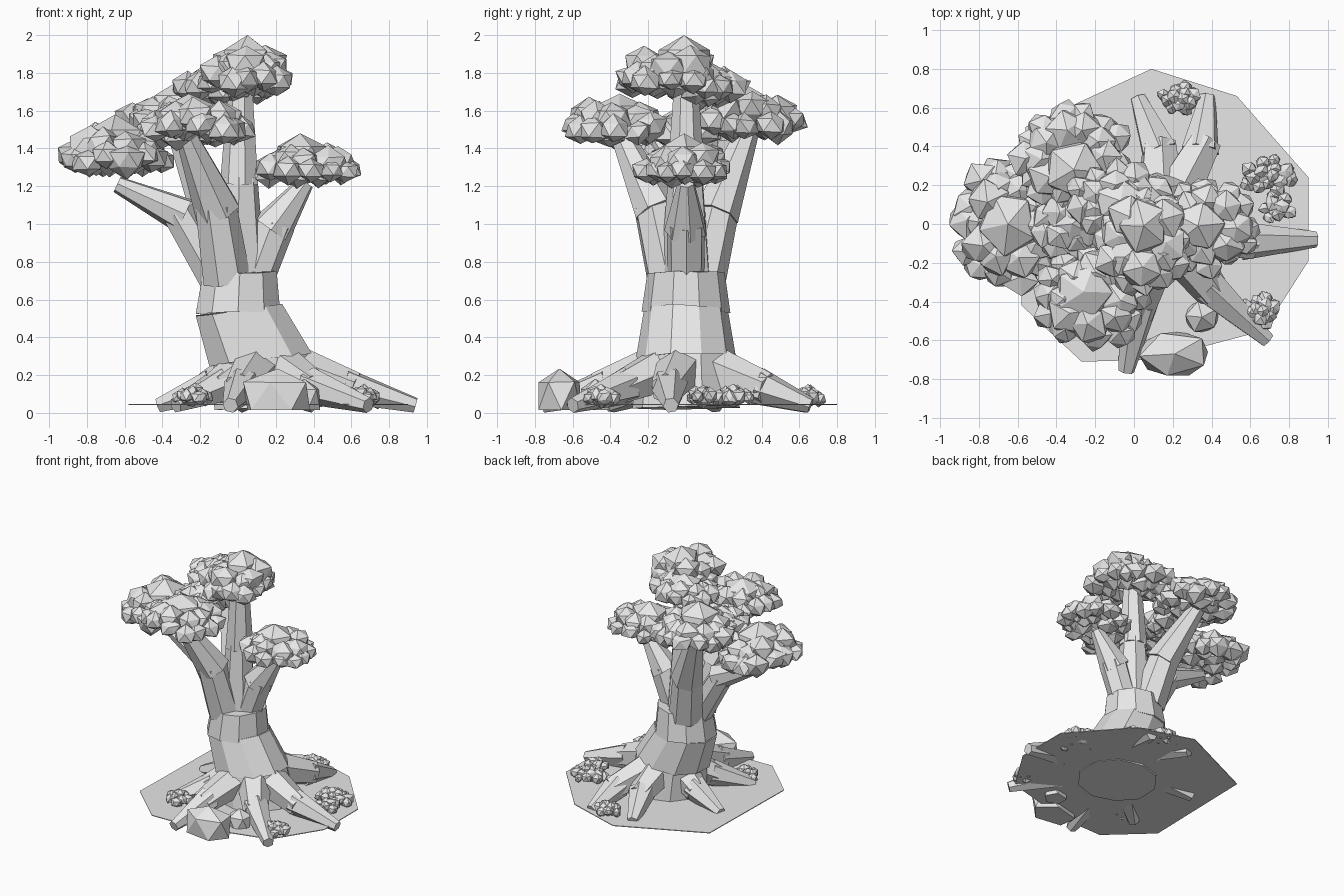
import bpy, bmesh, math, random
from mathutils import Vector, Matrix

random.seed(7)
if "Cube" in bpy.data.objects:
    bpy.data.objects.remove(bpy.data.objects["Cube"], do_unlink=True)

grey = bpy.data.materials.new("plain_grey")
grey.use_nodes = True
grey.diffuse_color = (0.8, 0.8, 0.8, 1)
grey.node_tree.nodes["Principled BSDF"].inputs["Base Color"].default_value = (0.8, 0.8, 0.8, 1)


def finish(name, bm):
    mesh = bpy.data.meshes.new(name)
    bm.to_mesh(mesh)
    bm.free()
    mesh.materials.append(grey)
    obj = bpy.data.objects.new(name, mesh)
    bpy.context.collection.objects.link(obj)
    return obj


def limb(bm, a, b, r1, r2, sides=7):
    """Tapered faceted log from a to b."""
    a, b = Vector(a), Vector(b)
    d = b - a
    turn = d.to_track_quat('Z', 'Y').to_matrix().to_4x4()
    spin = Matrix.Rotation(random.uniform(0, 1), 4, 'Z')
    bmesh.ops.create_cone(bm, cap_ends=True, segments=sides, radius1=r1, radius2=r2,
                          depth=d.length, matrix=Matrix.Translation((a + b) / 2) @ turn @ spin)


def section(bm, low, high, r1, r2, depth_scale, tilt):
    """Leaning trunk piece between two (x, z) points; tilt slopes its rims."""
    new = bmesh.ops.create_cone(bm, cap_ends=True, segments=10, radius1=r1, radius2=r2, depth=1)
    for v in new["verts"]:
        t = v.co.z + 0.5
        x = v.co.x
        v.co.x += low[0] + (high[0] - low[0]) * t
        v.co.y *= depth_scale
        v.co.z = low[1] + (high[1] - low[1]) * t + tilt * x + random.uniform(-0.008, 0.008)


def blob(bm, c, size, jitter=0.16):
    """Faceted lump with shifted corners."""
    rot = Matrix.Rotation(random.uniform(0, 6.28), 4, 'Z')
    new = bmesh.ops.create_icosphere(bm, subdivisions=1, radius=1,
                                     matrix=Matrix.Translation(c) @ Matrix.Diagonal((*size, 1)) @ rot)
    for v in new["verts"]:
        v.co += (v.co - Vector(c)) * random.uniform(-jitter, jitter)
    return new["verts"]


def canopy(name, c, rx, ry, low, peak, bump=0.09, count=12, dome=(0, 0)):
    """Flat crown: a domed middle with rings of lumps; dome shifts the peak sideways."""
    bm = bmesh.new()
    x, y = c
    h = peak - low
    blob(bm, (x + dome[0], y + dome[1], low + h * 0.55), (rx * 0.52, ry * 0.52, h * 0.45), 0.0)
    rings = ((1.0, count, 0.28, 1.0), (0.68, count - 4, 0.45, 1.2), (0.45, 6, 0.24, 1.0))
    for ring, n, z, s in rings:
        for i in range(n):
            t = 2 * math.pi * (i + random.uniform(-0.25, 0.25)) / n
            k = ring * random.uniform(0.9, 1.07)
            r = bump * s * random.uniform(0.85, 1.15)
            zc = low + h * z + random.uniform(-0.06, 0.1) * h
            blob(bm, (x + math.cos(t) * (rx - bump) * k, y + math.sin(t) * (ry - bump) * k, zc),
                 (r, r, r * 0.85))
    finish(name, bm)


# Ground plate
bm = bmesh.new()
edge = [(0.09, 0.8), (0.53, 0.66), (0.9, 0.24), (0.9, -0.19), (0.67, -0.55), (0.1, -0.7),
        (-0.27, -0.71), (-0.58, -0.42), (-0.56, 0.5)]
face = bm.faces.new([bm.verts.new((x, y, 0.042)) for x, y in edge])
up = bmesh.ops.extrude_face_region(bm, geom=[face])
for v in up["geom"]:
    if isinstance(v, bmesh.types.BMVert):
        v.co.z = 0.048
bmesh.ops.recalc_face_normals(bm, faces=bm.faces)
finish("ground_plate", bm)

# Trunk made of overlapping faceted sections
bm = bmesh.new()
section(bm, (0.16, 0.03), (0.12, 0.33), 0.3, 0.265, 0.95, 0.03)
section(bm, (0.12, 0.285), (0.005, 0.545), 0.285, 0.24, 0.93, 0.12)
section(bm, (0.0, 0.53), (0.01, 0.745), 0.235, 0.205, 1.0, 0.0)
finish("trunk", bm)

# Branches: base, elbow, tip, with radii along the way
branches = {
    "left_branch": [(-0.1, 0, 0.68), (-0.32, 0, 1.06), (-0.64, 0, 1.21), 0.1, 0.1, 0.045],
    "front_branch": [(-0.06, -0.08, 0.7), (-0.12, -0.17, 1.1), (-0.27, -0.34, 1.46), 0.13, 0.125, 0.06],
    "back_branch": [(-0.06, 0.08, 0.7), (-0.14, 0.17, 1.08), (-0.32, 0.33, 1.5), 0.13, 0.125, 0.06],
    "centre_branch": [(0.01, 0, 0.7), (0.01, 0, 1.25), (0.015, 0, 1.75), 0.14, 0.105, 0.065],
    "right_branch": [(0.08, 0, 0.68), (0.2, 0, 1.0), (0.36, 0, 1.22), 0.1, 0.115, 0.045],
}
for name, (a, b, c, r1, r2, r3) in branches.items():
    bm = bmesh.new()
    limb(bm, a, b, r1, r2 * 0.9)
    start = Vector(b) - (Vector(c) - Vector(b)).normalized() * 0.04
    limb(bm, start, c, r2, r3)
    finish(name, bm)

# Roots: knee and tip, spreading from the trunk foot down through the plate
roots = [((0.62, -0.1), (0.94, -0.08)), ((0.41, -0.36), (0.69, -0.6)), ((0.01, -0.47), (-0.04, -0.76)),
         ((-0.12, -0.22), (-0.33, -0.4)), ((-0.17, 0.1), (-0.42, 0.16)), ((0.13, 0.42), (0.02, 0.65)),
         ((0.37, 0.43), (0.38, 0.66))]
foot = Vector((0.14, 0, 0.22))
for i, (k, t) in enumerate(roots):
    bm = bmesh.new()
    knee, tip = Vector((*k, 0.125)), Vector((*t, 0.04))
    start = foot.lerp(knee, 0.4)
    start.z = 0.22
    limb(bm, start, knee, 0.125, 0.09, 6)
    limb(bm, knee.lerp(start, 0.2), tip, 0.1, 0.042, 6)
    for v in bm.verts:
        v.co.z = max(v.co.z, 0.0)
    finish(f"root_{i + 1}", bm)

# Leaf crowns
canopy("left_canopy", (-0.65, 0.0), 0.32, 0.36, 1.25, 1.58, count=14)
canopy("front_canopy", (-0.22, -0.38), 0.32, 0.3, 1.43, 1.69, dome=(-0.04, 0.03))
canopy("back_canopy", (-0.31, 0.33), 0.33, 0.32, 1.44, 1.76, count=14, dome=(0, -0.05))
canopy("middle_canopy", (-0.32, 0.0), 0.22, 0.2, 1.43, 1.62, 0.085, 9)
canopy("right_canopy", (0.37, -0.01), 0.3, 0.27, 1.2, 1.48, 0.08, dome=(-0.04, 0))
canopy("top_canopy", (0.05, -0.08), 0.27, 0.31, 1.68, 2.0, dome=(0, 0.07))
canopy("top_rear_canopy", (-0.07, 0.12), 0.3, 0.22, 1.65, 1.86, 0.085, 11)

# Rocks: faceted domes with flat bottoms
for name, c, s in (("large_rock", (0.21, -0.67, 0.1), (0.2, 0.13, 0.14)),
                   ("small_rock", (0.35, -0.48, 0.08), (0.1, 0.09, 0.1))):
    bm = bmesh.new()
    for v in blob(bm, c, s, 0.05):
        if v.co.z < c[2]:
            v.co.z = 0.015
    finish(name, bm)

# Low bushes
bushes = [(0.69, 0.25, 0.16, 0.12, 14), (0.74, 0.09, 0.11, 0.08, 8), (0.23, 0.645, 0.12, 0.075, 12),
          (0.65, -0.45, 0.11, 0.085, 12), (-0.24, -0.42, 0.11, 0.09, 12)]
for i, (x, y, rx, ry, n) in enumerate(bushes):
    bm = bmesh.new()
    blob(bm, (x, y, 0.08), (rx * 0.6, ry * 0.6, 0.055))
    for j in range(n):
        t = j * 2.4
        k = 0.8 * math.sqrt((j + 0.5) / n)
        r = random.uniform(0.034, 0.044)
        blob(bm, (x + math.cos(t) * rx * k, y + math.sin(t) * ry * k, 0.125 - 0.06 * k), (r, r, r), 0.2)
    finish(f"bush_{i + 1}", bm)
